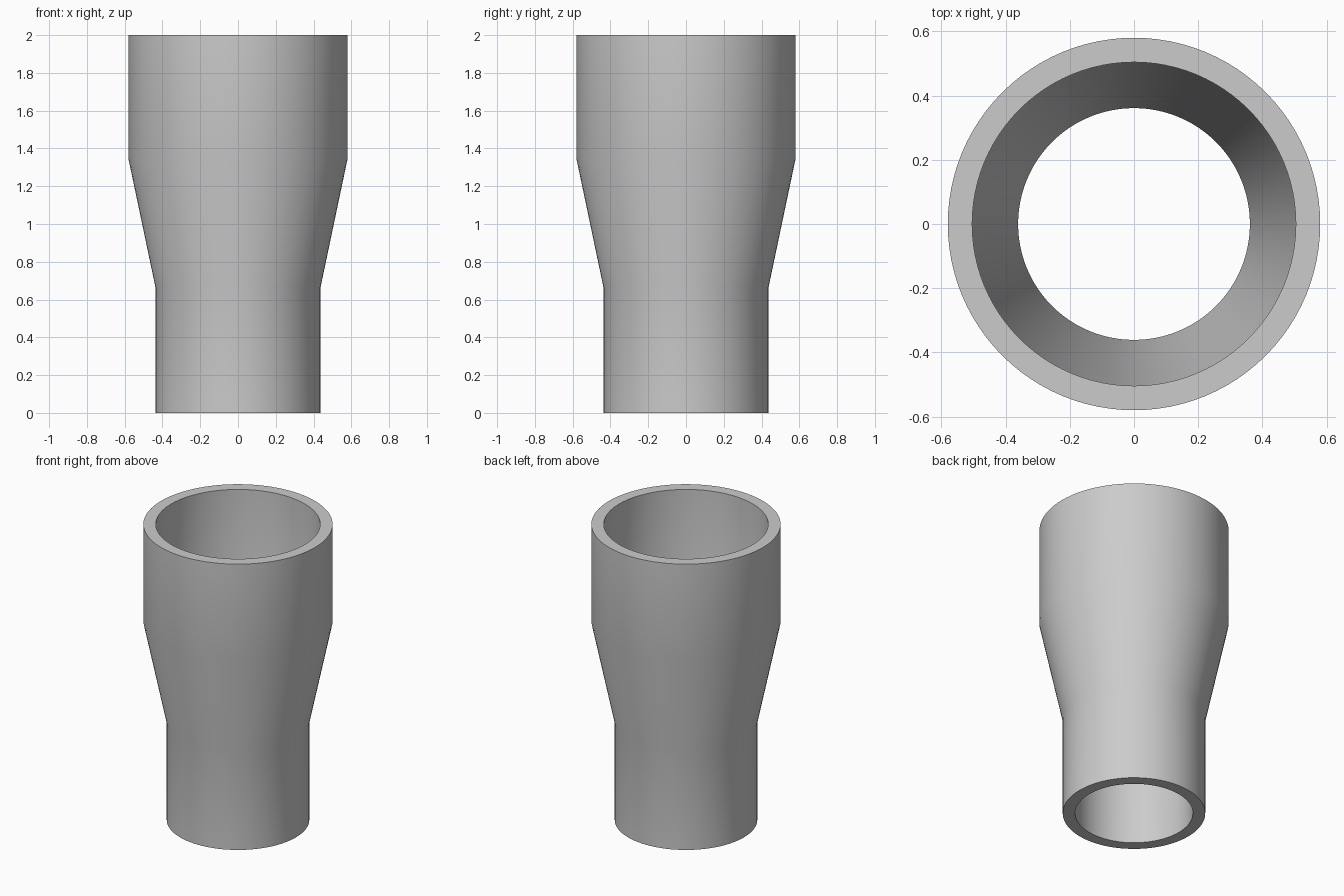
import bpy, bmesh, math

cube = bpy.data.objects.get("Cube")
if cube:
    bpy.data.objects.remove(cube, do_unlink=True)

SIDES = 96

# Closed wall section (radius, height): outside upward, then inside downward
wall = [(0.437, 0), (0.437, 0.665), (0.58, 1.345), (0.58, 2),
        (0.504, 2), (0.504, 1.345), (0.361, 0.665), (0.361, 0)]

# Sweep the section around the vertical axis
bm = bmesh.new()
rings = []
for i in range(SIDES):
    a = math.tau * i / SIDES
    rings.append([bm.verts.new((r * math.cos(a), r * math.sin(a), z)) for r, z in wall])
for i, ring in enumerate(rings):
    following = rings[(i + 1) % SIDES]
    for j in range(len(wall)):
        k = (j + 1) % len(wall)
        bm.faces.new((ring[j], following[j], following[k], ring[k]))
bmesh.ops.recalc_face_normals(bm, faces=bm.faces)
mesh = bpy.data.meshes.new("reducer_sleeve")
bm.to_mesh(mesh)
bm.free()

# Single grey finish
grey = bpy.data.materials.new("plain grey")
grey.use_nodes = True
color = (0.6, 0.6, 0.6, 1)
grey.diffuse_color = color
grey.node_tree.nodes["Principled BSDF"].inputs["Base Color"].default_value = color
mesh.materials.append(grey)

# Smooth walls with crisp rims
sleeve = bpy.data.objects.new("reducer_sleeve", mesh)
bpy.context.collection.objects.link(sleeve)
bpy.context.view_layer.objects.active = sleeve
sleeve.select_set(True)
bpy.ops.object.shade_smooth_by_angle(angle=math.radians(30))
